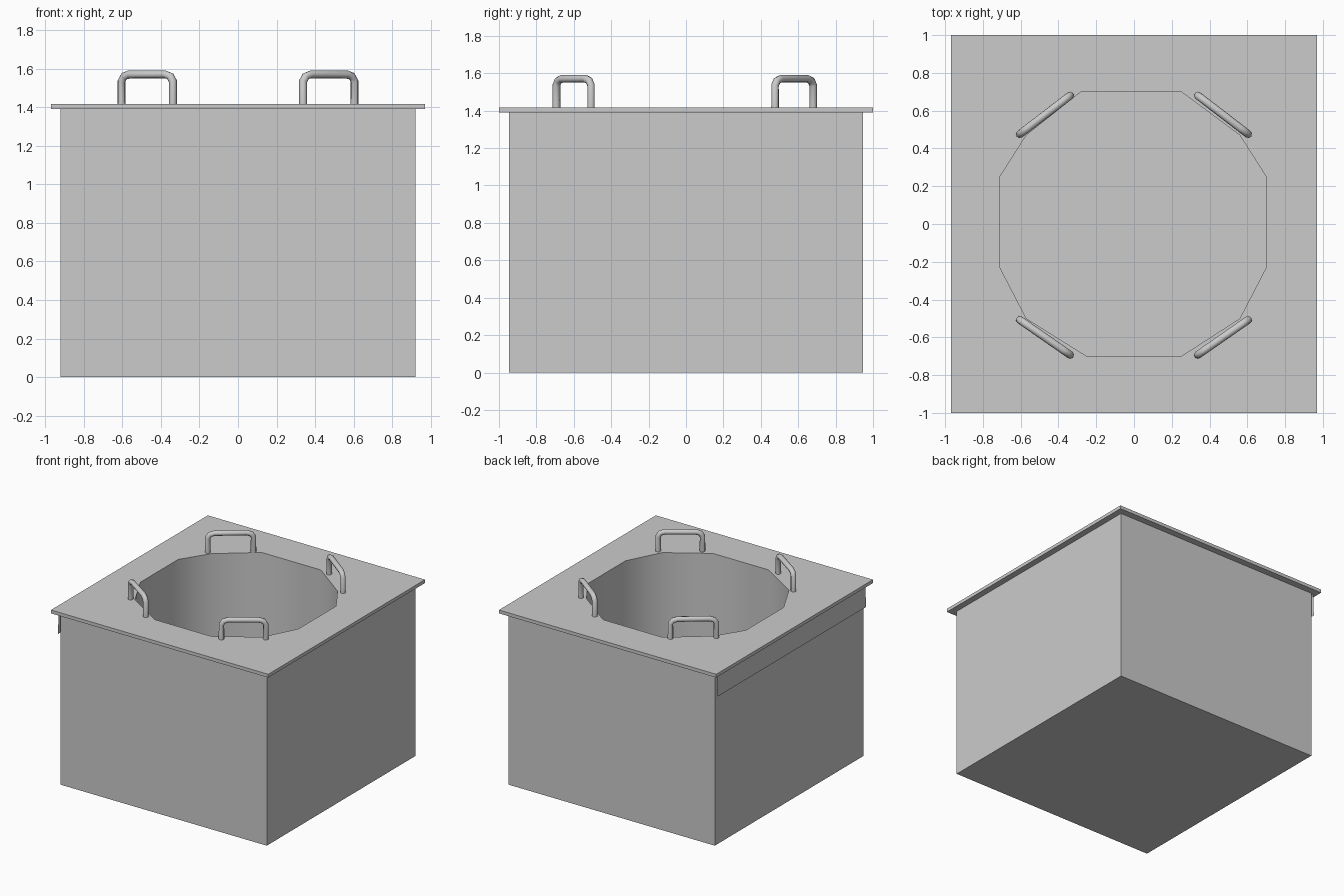
import bpy, bmesh, math
from mathutils import Vector

if "Cube" in bpy.data.objects:
    bpy.data.objects.remove(bpy.data.objects["Cube"])


def add_mesh(name, bm):
    mesh = bpy.data.meshes.new(name)
    bm.to_mesh(mesh)
    bm.free()
    obj = bpy.data.objects.new(name, mesh)
    bpy.context.collection.objects.link(obj)
    return obj


def activate(obj):
    bpy.ops.object.select_all(action='DESELECT')
    obj.select_set(True)
    bpy.context.view_layer.objects.active = obj


def prism(name, outline, z0, z1):
    bm = bmesh.new()
    low = [bm.verts.new((x, y, z0)) for x, y in outline]
    high = [bm.verts.new((x, y, z1)) for x, y in outline]
    bm.faces.new(low[::-1])
    bm.faces.new(high)
    n = len(outline)
    for i in range(n):
        j = (i + 1) % n
        bm.faces.new((low[i], low[j], high[j], high[i]))
    return add_mesh(name, bm)


def rect(hx, hy):
    return [(-hx, -hy), (hx, -hy), (hx, hy), (-hx, hy)]


# Twelve-sided opening that runs down to the floor of the box
opening = [(-0.25, -0.70), (0.25, -0.70), (0.56, -0.50), (0.70, -0.23),
           (0.70, 0.25), (0.56, 0.47), (0.25, 0.70), (-0.28, 0.70),
           (-0.57, 0.47), (-0.71, 0.25), (-0.71, -0.23), (-0.57, -0.50)]
cutter = prism("opening_cutter", opening, 0.03, 1.6)
cutter.hide_render = True

# Box body and overhanging top plate, both cut by the opening
body = prism("box_body", rect(0.92, 0.947), 0.0, 1.39)
plate = prism("top_plate", rect(0.97, 1.0), 1.39, 1.417)
for obj in (body, plate):
    mod = obj.modifiers.new("opening", 'BOOLEAN')
    mod.operation = 'DIFFERENCE'
    mod.solver = 'EXACT'
    mod.object = cutter
    activate(obj)
    bpy.ops.object.modifier_apply(modifier=mod.name)
    bpy.ops.object.shade_smooth_by_angle(angle=math.radians(40))
bpy.data.objects.remove(cutter, do_unlink=True)

# Thin skirt hanging under the plate on the left side
bm = bmesh.new()
bm.faces.new([bm.verts.new(p) for p in (
    (-0.938, 0.947, 1.39), (-0.945, 0.947, 1.21),
    (-0.945, -0.947, 1.21), (-0.938, -0.947, 1.39))])
bm.normal_update()
skirt = add_mesh("side_skirt", bm)


# Bent tube handles around the opening
def handle(name, a, b):
    half = [(0.0, 1.40), (0.0, 1.535), (0.05, 1.56), (0.15, 1.57)]
    profile = half + [(1 - t, z) for t, z in reversed(half)]
    a, b = Vector(a), Vector(b)
    curve = bpy.data.curves.new(name, 'CURVE')
    curve.dimensions = '3D'
    curve.bevel_depth = 0.021
    curve.bevel_resolution = 2
    curve.use_fill_caps = True
    spline = curve.splines.new('POLY')
    spline.points.add(len(profile) - 1)
    for pt, (t, z) in zip(spline.points, profile):
        p = a.lerp(b, t)
        pt.co = (p.x, p.y, z, 1)
    obj = bpy.data.objects.new(name, curve)
    bpy.context.collection.objects.link(obj)
    activate(obj)
    bpy.ops.object.convert(target='MESH')
    bpy.ops.object.shade_smooth_by_angle(angle=math.radians(50))


for side, s in (("left", -1), ("right", 1)):
    handle("front_%s_handle" % side, (s * 0.338, -0.693), (s * 0.604, -0.508))
    handle("back_%s_handle" % side, (s * 0.338, 0.680), (s * 0.604, 0.476))
